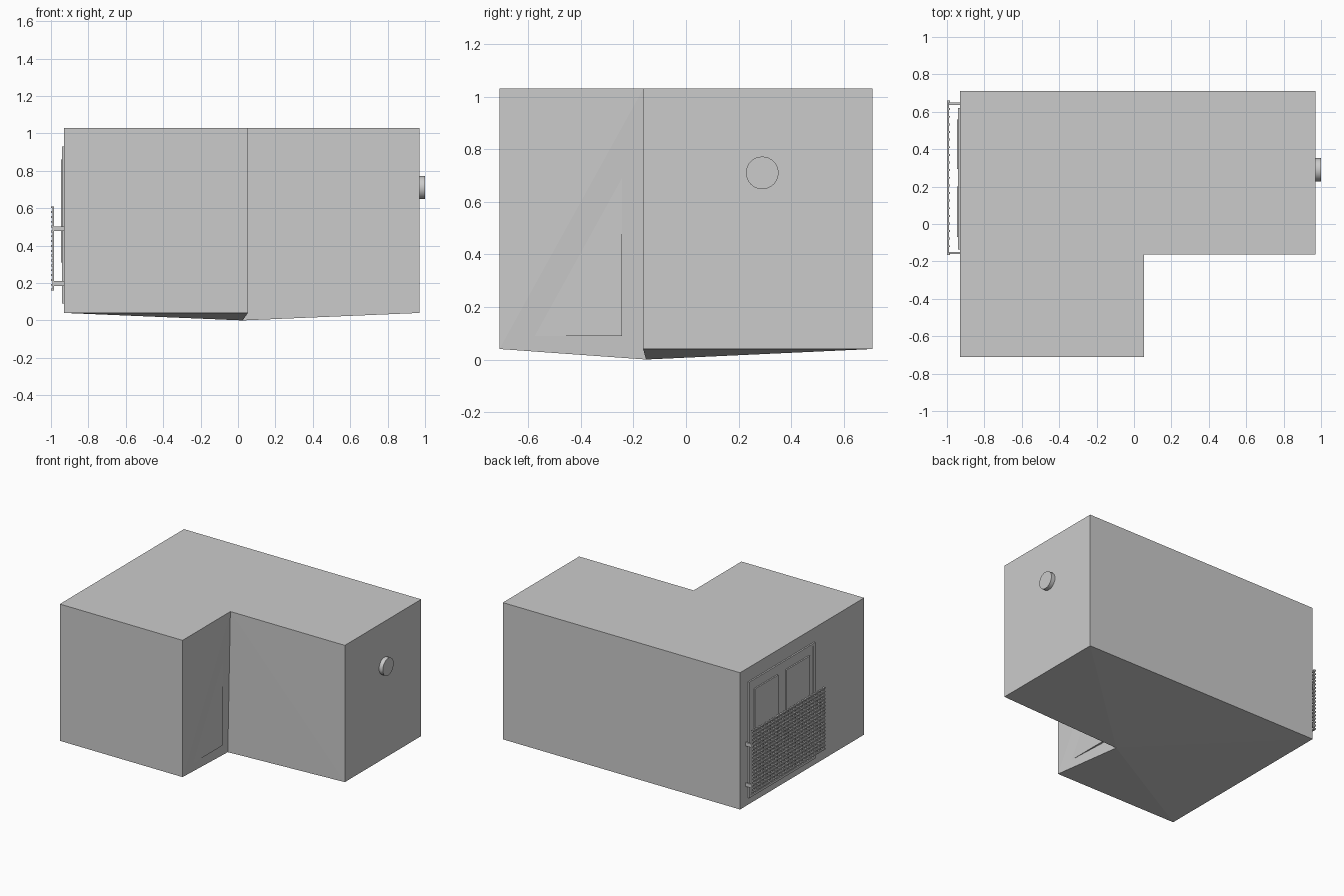
import bpy, bmesh
from math import radians

if "Cube" in bpy.data.objects:
    bpy.data.objects.remove(bpy.data.objects["Cube"])


def box(bm, x0, x1, y0, y1, z0, z1):
    """Add an axis-aligned box to a bmesh."""
    vs = bmesh.ops.create_cube(bm, size=1)["verts"]
    for v in vs:
        v.co = (x1 if v.co.x > 0 else x0,
                y1 if v.co.y > 0 else y0,
                z1 if v.co.z > 0 else z0)


def finish(bm, name):
    bmesh.ops.recalc_face_normals(bm, faces=bm.faces)
    me = bpy.data.meshes.new(name)
    bm.to_mesh(me)
    bm.free()
    ob = bpy.data.objects.new(name, me)
    bpy.context.collection.objects.link(ob)
    return ob


def boxes(name, *dims):
    bm = bmesh.new()
    for d in dims:
        box(bm, *d)
    return finish(bm, name)


# L-shaped building, with the floor pulled down at the inner corner
TOP, BASE = 1.03, 0.04
plan = [(-0.93, -0.71), (0.053, -0.71), (0.053, -0.163),
        (0.97, -0.163), (0.97, 0.71), (-0.93, 0.71)]
bm = bmesh.new()
low = [bm.verts.new((x, y, BASE)) for x, y in plan]
high = [bm.verts.new((x, y, TOP)) for x, y in plan]
low[2].co = (0.025, -0.152, 0.0)
bm.faces.new(high)
for a, b in ((0, 1), (3, 4), (4, 5), (5, 0)):
    bm.faces.new((low[a], low[b], high[b], high[a]))
# the two walls that meet at the pulled corner are split into triangles
for a, c in ((1, 2), (3, 2)):
    bm.faces.new((low[a], low[c], high[c]))
    bm.faces.new((low[a], high[c], high[a]))
for a, b in ((3, 4), (4, 5), (5, 0), (0, 1)):
    bm.faces.new((low[2], low[b], low[a]))
finish(bm, "building_shell")

# Door set into the leaning wall, only its lower corner stands proud
boxes("door", (0.015, 0.0478, -0.60, -0.243, 0.09, 0.86))

# Window on the left wall: backing, raised border and two panes
WY0, WY1, WZ0, WZ1 = -0.135, 0.62, 0.09, 0.93
W = 0.018
boxes("window_backing", (-0.936, -0.92, WY0, WY1, WZ0, WZ1))
boxes("window_border",
      (-0.941, -0.92, WY0, WY0 + W, WZ0, WZ1),
      (-0.941, -0.92, WY1 - W, WY1, WZ0, WZ1),
      (-0.941, -0.92, WY0 + W, WY1 - W, WZ0, WZ0 + W),
      (-0.941, -0.92, WY0 + W, WY1 - W, WZ1 - W, WZ1))
for side, (y0, y1) in {"left": (0.295, 0.56), "right": (-0.07, 0.20)}.items():
    boxes(f"window_pane_{side}", (-0.946, -0.92, y0, y1, 0.31, 0.86))

# Lattice grille standing off in front of the window
GY0, GY1, GZ0, GZ1 = -0.165, 0.66, 0.16, 0.61
COLS, ROWS, T = 21, 18, 0.010
bm = bmesh.new()
for i in range(COLS):
    y = GY0 + (GY1 - GY0 - T) * i / (COLS - 1)
    box(bm, -0.993, -0.984, y, y + T, GZ0, GZ1)
for i in range(ROWS):
    z = GZ0 + (GZ1 - GZ0 - T) * i / (ROWS - 1)
    box(bm, -1.0, -0.990, GY0, GY1, z, z + T)
finish(bm, "balcony_grille")

# Brackets holding the grille to the wall
boxes("grille_brackets", *[(-0.992, -0.92, y - 0.006, y + 0.006, z - 0.013, z + 0.013)
                           for y in (-0.155, 0.643) for z in (0.197, 0.49)])

# Round wall fixture on the right end
bpy.ops.mesh.primitive_cylinder_add(vertices=32, radius=0.062, depth=0.05,
                                    location=(0.975, 0.29, 0.71),
                                    rotation=(0, radians(90), 0))
fixture = bpy.context.object
fixture.name = "round_wall_fixture"
bpy.ops.object.shade_smooth_by_angle(angle=radians(30))
